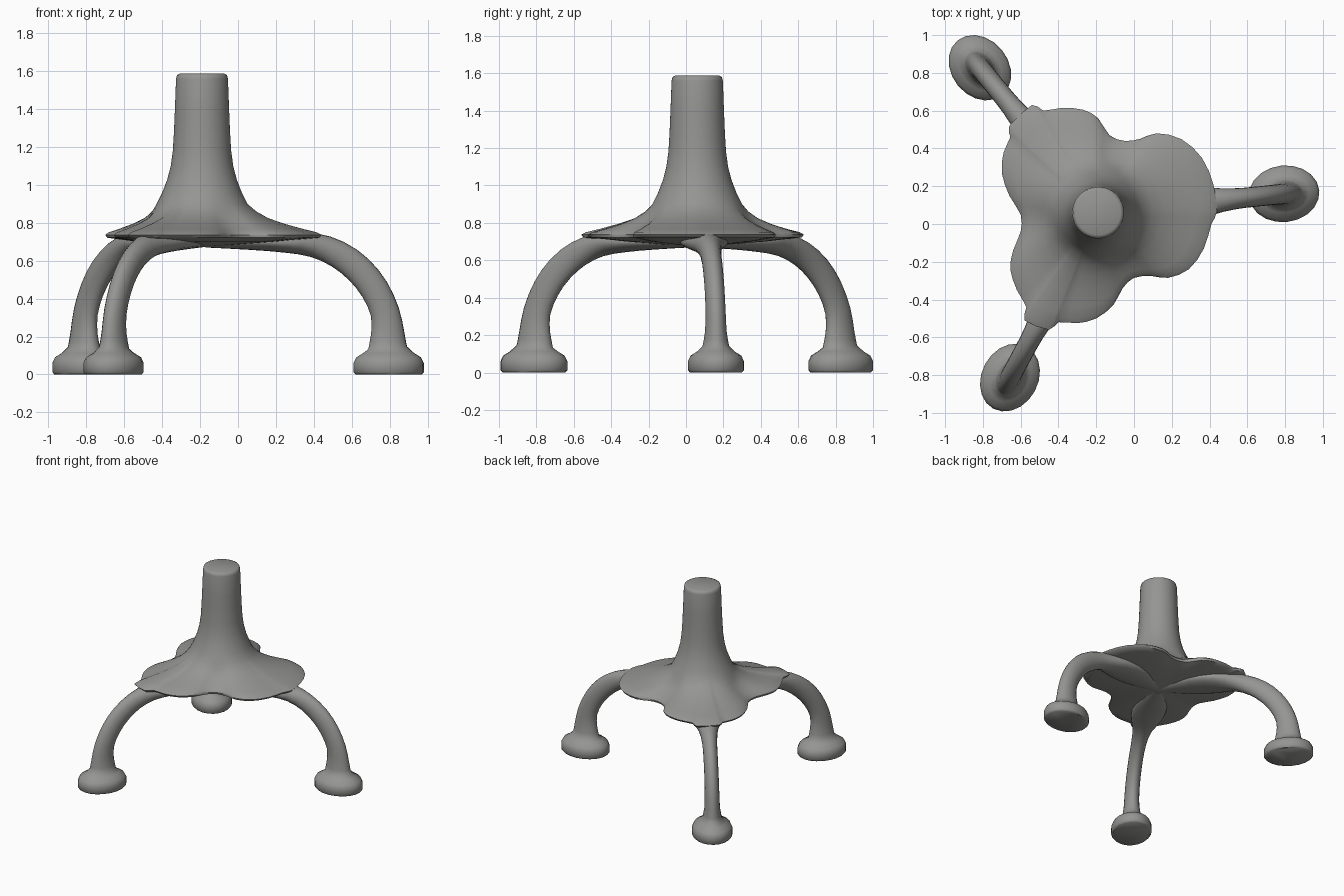
import bpy, bmesh, math
from mathutils import Vector

if "Cube" in bpy.data.objects:
    bpy.data.objects.remove(bpy.data.objects["Cube"])

CX, CY = -0.19, 0.06   # axis of the column

grey = bpy.data.materials.new("warm grey")
grey.diffuse_color = (0.30, 0.30, 0.29, 1)
grey.use_nodes = True
grey.node_tree.nodes["Principled BSDF"].inputs["Base Color"].default_value = grey.diffuse_color


def loft(name, rings, angle):
    """Skin a list of equal-length closed rings and cap both ends."""
    bm = bmesh.new()
    rows = [[bm.verts.new(p) for p in ring] for ring in rings]
    n = len(rows[0])
    for a, b in zip(rows, rows[1:]):
        for i in range(n):
            j = (i + 1) % n
            bm.faces.new((a[i], a[j], b[j], b[i]))
    for row in (rows[0], rows[-1]):
        bm.faces.new(row)
    bmesh.ops.recalc_face_normals(bm, faces=bm.faces)
    me = bpy.data.meshes.new(name)
    bm.to_mesh(me)
    bm.free()
    ob = bpy.data.objects.new(name, me)
    bpy.context.collection.objects.link(ob)
    me.materials.append(grey)
    bpy.ops.object.select_all(action='DESELECT')
    ob.select_set(True)
    bpy.context.view_layer.objects.active = ob
    bpy.ops.object.shade_smooth_by_angle(angle=math.radians(angle))
    return ob


def spline(pts, steps, closed):
    """Catmull-Rom through the points."""
    n = len(pts)
    get = (lambda i: pts[i % n]) if closed else (lambda i: pts[max(0, min(n - 1, i))])
    out = []
    for i in range(n if closed else n - 1):
        a, b, c, d = (Vector(get(i + k)) for k in (-1, 0, 1, 2))
        for s in range(steps):
            t = s / steps
            out.append(0.5 * (2*b + (c - a)*t + (2*a - 5*b + 4*c - d)*t*t
                              + (3*b - a - 3*c + d)*t**3))
    if not closed:
        out.append(Vector(pts[-1]))
    return out


# Column flaring into the lobed skirt
outline = [
    (0.42, 0.21), (0.36, 0.35), (0.25, 0.45), (0.12, 0.48), (0.03, 0.45), (-0.05, 0.44),
    (-0.13, 0.47), (-0.19, 0.56), (-0.27, 0.605), (-0.38, 0.615), (-0.48, 0.60),
    (-0.54, 0.63), (-0.66, 0.52), (-0.655, 0.46), (-0.69, 0.38), (-0.70, 0.27),
    (-0.66, 0.15), (-0.60, 0.05), (-0.60, -0.04), (-0.64, -0.14), (-0.655, -0.24),
    (-0.62, -0.35), (-0.57, -0.44), (-0.58, -0.51), (-0.45, -0.56), (-0.40, -0.52),
    (-0.30, -0.525), (-0.20, -0.50), (-0.11, -0.43), (-0.06, -0.34), (0.0, -0.285),
    (0.09, -0.275), (0.18, -0.285), (0.29, -0.24), (0.37, -0.13), (0.41, 0.0), (0.44, 0.07)]
edge = [p - Vector((CX, CY)) for p in spline(outline, 2, True)]
column = [(0.118, 1.587), (0.132, 1.58), (0.137, 1.56), (0.143, 1.40), (0.148, 1.28),
          (0.154, 1.18), (0.165, 1.10), (0.183, 1.03), (0.21, 0.96), (0.24, 0.90)]
skirt = [(0.12, 0.86), (0.28, 0.825), (0.50, 0.795), (0.75, 0.768), (0.94, 0.75),
         (1.0, 0.737), (0.97, 0.722), (0.8, 0.715), (0.4, 0.70)]
rings = [[(CX + r * e.x / e.length, CY + r * e.y / e.length, z) for e in edge]
         for r, z in column]
for t, z in skirt:
    ring = []
    for e in edge:
        r = 0.24 + (e.length - 0.24) * t
        ring.append((CX + r * e.x / e.length, CY + r * e.y / e.length, z))
    rings.append(ring)
rings.append([(CX + 0.02 * e.x / e.length, CY + 0.02 * e.y / e.length, 0.672) for e in edge])
loft("column_and_skirt", rings, 50)

# Curved legs: distance from axis, height, radial half size, sideways half size
foot = [(0.99, 0.0, 0.175, 0.140), (0.99, 0.012, 0.187, 0.150), (0.99, 0.06, 0.187, 0.150),
        (0.99, 0.09, 0.172, 0.137), (0.99, 0.113, 0.135, 0.100)]
shank = [(0.985, 0.14, 0.103, 0.072), (0.985, 0.22, 0.088, 0.058), (0.97, 0.33, 0.077, 0.054),
         (0.915, 0.45, 0.076, 0.053), (0.83, 0.555, 0.076, 0.053), (0.72, 0.635, 0.072, 0.056),
         (0.59, 0.683, 0.064, 0.075), (0.44, 0.695, 0.052, 0.12), (0.25, 0.70, 0.042, 0.12),
         (0.02, 0.70, 0.030, 0.05)]
path = [Vector(p) for p in foot] + spline(shank, 2, False)
SIDES = 20
for name, fx, fy in (("right_leg", 0.795, 0.16), ("back_left_leg", -0.81, 0.82),
                     ("front_left_leg", -0.655, -0.81)):
    out = Vector((fx - CX, fy - CY, 0)).normalized()
    side = Vector((-out.y, out.x, 0))
    rings = []
    for i, (r, z, hr, ht) in enumerate(path):
        a, b = path[max(i - 1, 0)], path[min(i + 1, len(path) - 1)]
        tan = Vector((b[0] - a[0], b[1] - a[1])).normalized()
        if i < len(foot):
            tan = Vector((0, 1))
        across = out * tan.y + Vector((0, 0, -tan.x))
        mid = Vector((CX, CY, z)) + out * r
        rings.append([mid + across * hr * math.cos(k * math.tau / SIDES)
                      + side * ht * math.sin(k * math.tau / SIDES) for k in range(SIDES)])
    loft(name, rings, 50)
